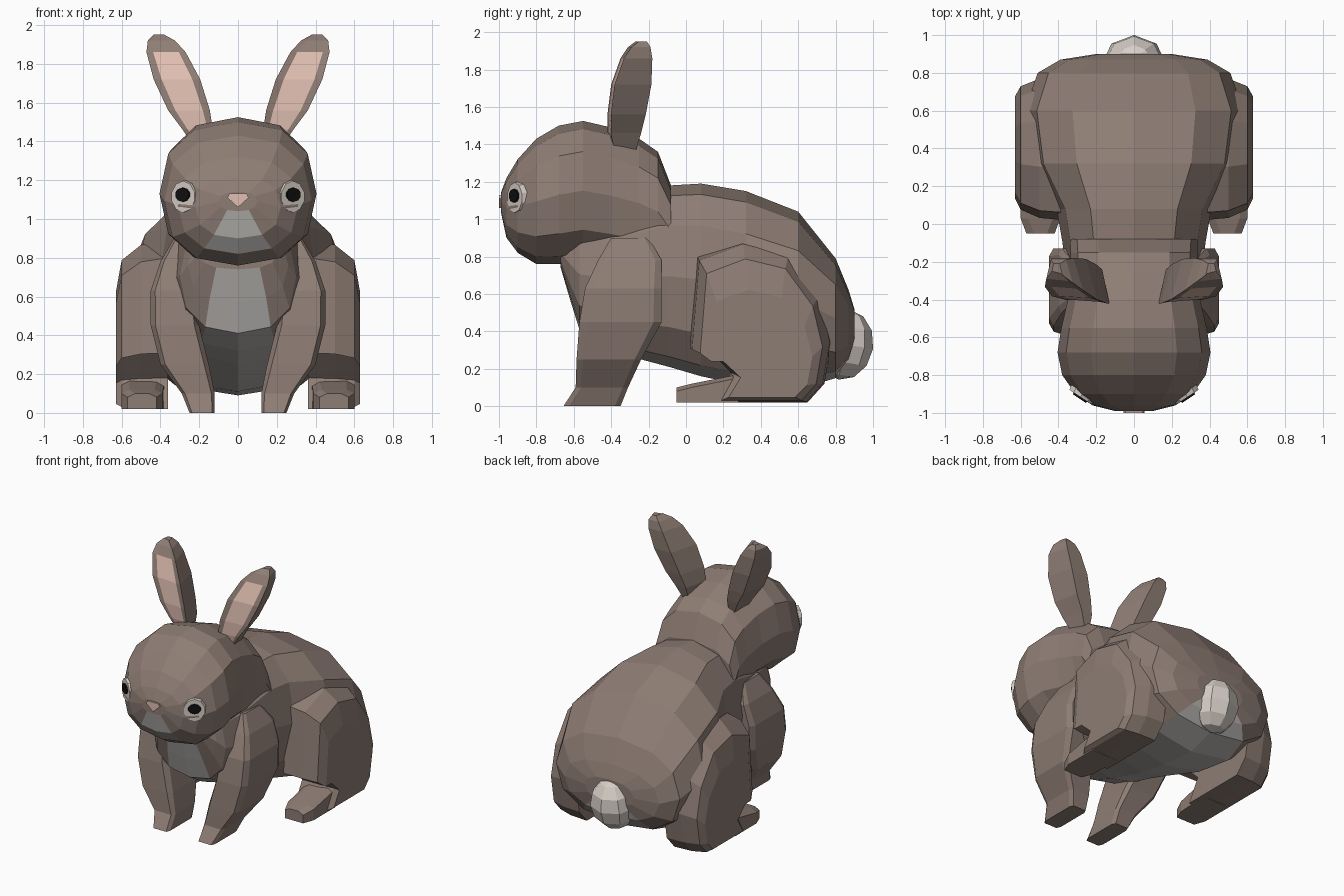
import bpy, bmesh
from math import sin, cos, pi
from mathutils import Vector, Matrix

if "Cube" in bpy.data.objects:
    bpy.data.objects.remove(bpy.data.objects["Cube"])


def mat(name, col):
    m = bpy.data.materials.new(name)
    m.diffuse_color = (*col, 1)
    m.use_nodes = True
    m.node_tree.nodes["Principled BSDF"].inputs["Base Color"].default_value = m.diffuse_color
    return m


FUR = mat("fur", (0.27, 0.205, 0.175))
PALE = mat("pale_fur", (0.48, 0.46, 0.44))
TAIL = mat("tail_fur", (0.68, 0.62, 0.57))
PINK = mat("pink", (0.75, 0.52, 0.44))
BLACK = mat("black", (0.005, 0.005, 0.005))


def finish(name, bm, *mats):
    bmesh.ops.recalc_face_normals(bm, faces=bm.faces)
    me = bpy.data.meshes.new(name)
    bm.to_mesh(me)
    bm.free()
    for m in mats:
        me.materials.append(m)
    ob = bpy.data.objects.new(name, me)
    bpy.context.collection.objects.link(ob)
    return ob


def loft(name, rings, mats=(FUR,), accent=lambda i, k: False):
    """Skin a list of point rings; accent(i, k) picks faces for the second material."""
    bm = bmesh.new()
    vs = [[bm.verts.new(p) for p in r] for r in rings]
    n = len(vs[0])
    for i in range(len(vs) - 1):
        for k in range(n):
            j = (k + 1) % n
            f = bm.faces.new((vs[i][k], vs[i][j], vs[i + 1][j], vs[i + 1][k]))
            f.material_index = int(accent(i, k))
    bm.faces.new(vs[0])
    bm.faces.new(vs[-1])
    return finish(name, bm, *mats)


def oval(y, z0, z1, hw, n=12, p=2 / 2.4):
    """Slightly squared oval section across the body at depth y."""
    out = []
    for k in range(n):
        s, c = sin(2 * pi * k / n), cos(2 * pi * k / n)
        x = hw * abs(s) ** p * (1 if s > 0 else -1)
        z = (z1 - z0) / 2 * abs(c) ** p * (1 if c > 0 else -1)
        out.append((x, y, (z0 + z1) / 2 + z))
    return out


def chamfered(z, y0, y1, x0, x1, c=0.1):
    """Horizontal rectangle with cut corners."""
    a, b = (x1 - x0) * c, (y1 - y0) * c
    return [(x0 + a, y0, z), (x1 - a, y0, z), (x1, y0 + b, z), (x1, y1 - b, z),
            (x1 - a, y1, z), (x0 + a, y1, z), (x0, y1 - b, z), (x0, y0 + b, z)]


def flip(rings, s):
    return [[(s * x, y, z) for x, y, z in r] for r in rings]


# Body with pale chest and belly strip: y, bottom, top, half width
BODY = [(-.67, .74, .90, .20), (-.62, .57, .95, .26), (-.57, .41, 1.0, .30),
        (-.42, .32, 1.05, .34), (-.24, .25, 1.12, .36), (-.09, .21, 1.18, .38),
        (.08, .16, 1.19, .41), (.32, .11, 1.15, .54), (.60, .09, 1.04, .58),
        (.80, .15, .79, .51), (.87, .24, .62, .39), (.90, .34, .52, .20)]
loft("body", [oval(*r) for r in BODY], (FUR, PALE), lambda i, k: k in (5, 6))

# Head with pale chin, running back into the neck
HEAD = [(-.99, 1.04, 1.14, .10), (-.96, .90, 1.22, .22), (-.90, .82, 1.32, .31),
        (-.80, .76, 1.43, .38), (-.68, .76, 1.50, .405), (-.55, .78, 1.525, .385),
        (-.40, .76, 1.49, .35), (-.25, .74, 1.43, .335), (-.15, .72, 1.36, .335),
        (-.08, .70, 1.18, .34)]
loft("head", [oval(*r) for r in HEAD], (FUR, PALE), lambda i, k: i < 2 and k in (5, 6))

# Nose
tri = [(0, 1.06), (.055, 1.11), (.045, 1.13), (-.045, 1.13), (-.055, 1.11)]
loft("nose", [[(x, y, z) for x, z in tri] for y in (-1.0, -.95)], (PINK,))

# Tail
bm = bmesh.new()
bmesh.ops.create_uvsphere(bm, u_segments=8, v_segments=6, radius=1,
                          matrix=Matrix.Translation((0, .845, .33)) @ Matrix.Rotation(-.15, 4, 'X')
                          @ Matrix.Diagonal((.17, .157, .19, 1)))
finish("tail", bm, TAIL)

# Front leg rings: z, front, back, inner, outer
FRONT = [(0, -.655, -.35, .12, .25), (.10, -.59, -.31, .12, .29), (.25, -.585, -.24, .15, .40),
         (.45, -.57, -.13, .20, .45), (.63, -.54, -.13, .22, .45),
         (.78, -.47, -.13, .22, .40), (.90, -.40, -.20, .22, .33)]
# Hind leg outline in y, z
HIND = [(.02, .31), (.06, .80), (.30, .89), (.55, .83), (.72, .60), (.78, .35),
        (.74, .12), (.65, .02), (.15, .02), (.24, .18), (.11, .31)]
HIND_LAYERS = [(.36, 1, 1), (.50, .97, .97), (.60, .86, .87), (.63, .71, .66)]
# Ear sections: z, inner x, outer x, front y, back y
EAR = [(1.36, .15, .22, -.40, -.27), (1.46, .13, .285, -.42, -.24), (1.56, .145, .36, -.42, -.215),
       (1.72, .195, .435, -.40, -.185), (1.86, .27, .472, -.35, -.18),
       (1.92, .325, .465, -.31, -.19), (1.95, .38, .435, -.27, -.21)]


def ear_ring(z, x0, x1, yf, yb):
    w = x1 - x0
    return [(x0, yf, z), (x0 + .17 * w, yf + .008, z), (x1 - .17 * w, yf + .018, z),
            (x1, yf + .018, z), (x1 - .18 * w, yb, z), (x0 + .25 * w, yb, z)]


def eye_disc(name, s, centre, rx, rz, depth, m):
    """Thin disc facing forward and outward."""
    axis = Vector((s * .55, -.83, 0)).normalized()
    rot = axis.to_track_quat('Z', 'Y').to_matrix().to_4x4()
    x, y, z = centre
    bm = bmesh.new()
    bmesh.ops.create_cone(bm, cap_ends=True, segments=10, radius1=1, radius2=.92, depth=depth,
                          matrix=Matrix.Translation((s * x, y, z)) @ rot
                          @ Matrix.Diagonal((rx, rz, 1, 1)))
    finish(name, bm, m)


# Mirrored parts
for side, s in (("right", 1), ("left", -1)):
    loft("front_leg_" + side, flip([chamfered(*r) for r in FRONT], s))
    thigh = [[(x, .42 + (y - .42) * a, max(.02, .1 + (z - .1) * b)) for y, z in HIND]
             for x, a, b in HIND_LAYERS]
    loft("hind_leg_" + side, flip(thigh, s))
    foot = [[(x0, y, .02), (x1, y, .02), (x1, y, h), (x1 - .04, y, h + .02),
             (x0 + .04, y, h + .02), (x0, y, h)]
            for y, x0, x1, h in ((-.05, .42, .57, .08), (.03, .39, .60, .10), (.28, .38, .60, .15))]
    loft("hind_foot_" + side, flip(foot, s))
    loft("ear_" + side, flip([ear_ring(*r) for r in EAR], s), (FUR, PINK),
         lambda i, k: k == 1 and i < 4)
    eye_disc("eye_white_" + side, s, (.275, -.904, 1.115), .08, .088, .03, TAIL)
    eye_disc("eye_" + side, s, (.281, -.912, 1.125), .047, .039, .03, BLACK)
